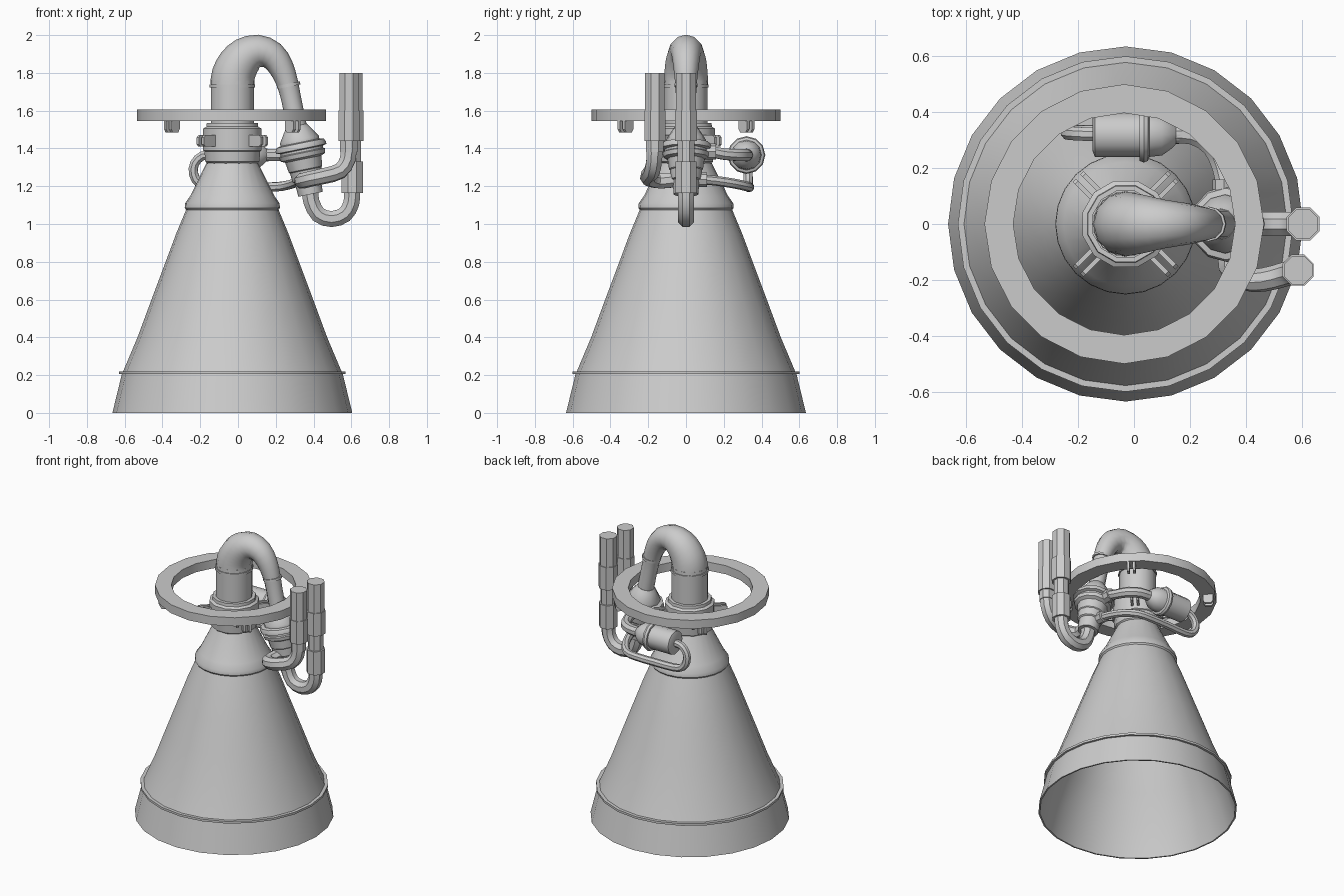
import bpy, bmesh, math
from mathutils import Vector, Matrix

CX = -0.03                      # nozzle axis
mat = bpy.data.materials.new("engine grey")
mat.diffuse_color = (0.6, 0.6, 0.6, 1)


def finish(name, bm, angle=32):
    bmesh.ops.recalc_face_normals(bm, faces=bm.faces)
    me = bpy.data.meshes.new(name)
    bm.to_mesh(me)
    bm.free()
    me.materials.append(mat)
    me.shade_smooth()
    me.set_sharp_from_angle(angle=math.radians(angle))
    ob = bpy.data.objects.new(name, me)
    bpy.context.collection.objects.link(ob)
    return ob


def skin(name, rings, closed=False, angle=32):
    """Bridge equal rings of points; cap the ends unless closed."""
    bm = bmesh.new()
    vs = [[bm.verts.new(p) for p in r] for r in rings]
    n = len(vs[0])
    for a, b in zip(vs, vs[1:] + (vs[:1] if closed else [])):
        for i in range(n):
            bm.faces.new((a[i], a[(i + 1) % n], b[(i + 1) % n], b[i]))
    if not closed:
        bm.faces.new(vs[0])
        bm.faces.new(vs[-1])
    return finish(name, bm, angle)


def lathe(name, profile, origin, axis=(0, 0, 1), sides=12, closed=False, angle=32, turn=0.0):
    """Spin (distance along axis, radius) pairs."""
    q = Vector((0, 0, 1)).rotation_difference(Vector(axis))
    o = Vector(origin)
    rings = [[o + q @ Vector((r * math.cos(turn + 2 * math.pi * i / sides),
                              r * math.sin(turn + 2 * math.pi * i / sides), t))
              for i in range(sides)] for t, r in profile]
    return skin(name, rings, closed, angle)


def smooth_path(pts, steps):
    """Catmull-Rom through (x, y, z, r) points."""
    p = [Vector(a) for a in pts]
    p = [2 * p[0] - p[1]] + p + [2 * p[-1] - p[-2]]
    out = []
    for i in range(1, len(p) - 2):
        a, b, c, d = p[i - 1:i + 3]
        for k in range(steps):
            t = k / steps
            out.append(0.5 * (2 * b + (c - a) * t + (2 * a - 5 * b + 4 * c - d) * t * t
                              + (3 * b - a - 3 * c + d) * t ** 3))
    return out + [p[-2]]


def tube(name, pts, sides=8, steps=2, angle=32):
    path = smooth_path(pts, steps)
    pos = [Vector(p[:3]) for p in path]
    rings, prev, side = [], None, None
    for i, p in enumerate(pos):
        d = (pos[min(i + 1, len(pos) - 1)] - pos[max(i - 1, 0)]).normalized()
        if prev is None:
            side = d.orthogonal().normalized()
        else:
            side = prev.rotation_difference(d) @ side
        prev = d
        rings.append([p + path[i][3] * (Matrix.Rotation(2 * math.pi * (k + .5) / sides, 3, d) @ side)
                      for k in range(sides)])
    return skin(name, rings, angle=angle)


# Bell nozzle: outer wall up, inner wall back down
outer = [(0, .635), (.205, .585), (.205, .6), (.22, .6), (.22, .578), (.4, .502), (.6, .428),
         (.8, .353), (.95, .297), (1.075, .245), (1.085, .252), (1.11, .25), (1.15, .222), (1.34, .128)]
inner = [(1.34, .11), (1.1, .23), (.8, .341), (.6, .416), (.4, .49), (.21, .567), (0, .625)]
lathe("bell_nozzle", outer + inner, (CX, 0, 0), sides=24, closed=True)

# Combustion chamber head
lathe("chamber_head", [(1.315, .13), (1.33, .148), (1.385, .153), (1.39, .16), (1.505, .16), (1.515, .142), (1.535, .14)],
      (CX, 0, 0), sides=12, turn=math.pi / 12)

# Mounting ring
lathe("mounting_ring", [(1.545, .5), (1.605, .5), (1.605, .397), (1.545, .397)],
      (CX - .005, 0, 0), sides=20, closed=True)


# Paired lugs on the head and under the ring, at each diagonal
def lug(name, ang, off, r0, r1, z0, z1, vertical):
    c = .012
    if vertical:
        out = [(r0, z1), (r0, z0 + c * 1.5), (r0 + c, z0), (r1 - c, z0), (r1, z0 + c * 1.5), (r1, z1)]
    else:
        out = [(r0, z0), (r1 - c, z0), (r1, z0 + c), (r1, z1 - c), (r1 - c, z1), (r0, z1)]
    rot = Matrix.Rotation(ang, 3, 'Z')
    rings = [[rot @ Vector((r, off + s, z)) + Vector((CX, 0, 0)) for r, z in out] for s in (-.008, .008)]
    skin(name, rings, angle=20)


for k in range(4):
    a = math.pi / 4 + k * math.pi / 2
    for off in (-.019, .019):
        lug("head_lug", a, off, .14, .24, 1.41, 1.47, False)
        lug("ring_lug", a, off, .42, .485, 1.485, 1.55, True)

# Main propellant pipe arching over to the pump
lathe("inlet_neck", [(1.53, .118), (1.722, .118), (1.722, .124), (1.738, .124), (1.738, .117), (1.76, .116)],
      (CX, 0, 0), sides=12, turn=math.pi / 12)
tube("arched_pipe", [(CX, 0, 1.735, .117), (CX + .006, 0, 1.79, .115), (.002, 0, 1.845, .11),
                     (.045, 0, 1.89, .102), (.11, 0, 1.915, .087), (.18, 0, 1.892, .076),
                     (.228, 0, 1.83, .067), (.26, 0, 1.75, .058), (.282, 0, 1.66, .053), (.315, 0, 1.5, .053)],
     sides=12)
AX = Vector((.2, 0, -.98)).normalized()
lathe("pipe_collar", [(-.008, .062), (.008, .062)], (.268, 0, 1.735), AX, 12)

# Turbopump on a tilted axis
lathe("turbopump", [(0, .055), (.02, .07), (.075, .105), (.09, .105), (.095, .128), (.112, .136), (.125, .136),
                    (.13, .115), (.142, .115), (.147, .125), (.17, .12), (.18, .098), (.235, .09),
                    (.24, .085), (.29, .08), (.295, .07), (.37, .066)],
      (.31, 0, 1.52), AX, 12)

# Front-to-back feed pipe: U bend and stepped riser
tube("u_bend_pipe", [(.38, 0, 1.19, .048), (.388, 0, 1.12, .046), (.425, 0, 1.05, .046), (.495, 0, 1.026, .046),
                     (.565, 0, 1.05, .046), (.6, 0, 1.11, .046), (.605, 0, 1.18, .046)])
lathe("centre_riser", [(1.165, .061), (1.33, .061), (1.33, .05), (1.44, .05), (1.44, .064), (1.6, .064),
                       (1.6, .058), (1.8, .058)], (.605, 0, 0), sides=8, turn=math.pi / 8)

# Side feed pipe with its own riser
lathe("side_riser", [(1.38, .05), (1.44, .05), (1.44, .06), (1.6, .06), (1.6, .055), (1.8, .055)],
      (.587, -.165, 0), sides=8, turn=math.pi / 8)
tube("side_feed_pipe", [(.587, -.165, 1.42, .046), (.58, -.168, 1.34, .045), (.54, -.18, 1.28, .044),
                        (.46, -.2, 1.255, .043), (.39, -.195, 1.24, .042), (.34, -.15, 1.228, .042),
                        (.345, -.09, 1.23, .042), (.36, -.02, 1.24, .042)])

# Gas generator at the rear
lathe("gas_generator", [(-.148, .06), (-.14, .08), (.02, .08), (.02, .094), (.035, .1), (.05, .094),
                        (.055, .08), (.1, .075), (.135, .05), (.15, .034), (.17, .032)],
      (0, .32, 1.365), (1, 0, 0), 12)
tube("hot_gas_pipe", [(.14, .32, 1.365, .034), (.21, .315, 1.365, .034), (.275, .275, 1.365, .034),
                      (.31, .2, 1.37, .032), (.325, .12, 1.385, .032), (.33, .04, 1.385, .032)])
lathe("hot_gas_flange", [(0, .042), (.06, .042)], (.322, .1, 1.383), (0, 1, 0), 8)

# Looped return pipe from generator to pump
tube("return_pipe", [(-.13, .32, 1.365, .026), (-.19, .322, 1.36, .026), (-.23, .325, 1.32, .026),
                     (-.235, .328, 1.265, .026), (-.205, .33, 1.215, .026), (-.14, .33, 1.195, .026),
                     (0, .335, 1.195, .026), (.15, .335, 1.195, .026), (.235, .32, 1.2, .026),
                     (.295, .25, 1.215, .026), (.33, .15, 1.23, .026), (.355, .03, 1.24, .026)])
lathe("return_flange", [(0, .038), (.05, .038)], (.345, .06, 1.235), (0, 1, 0), 8)
